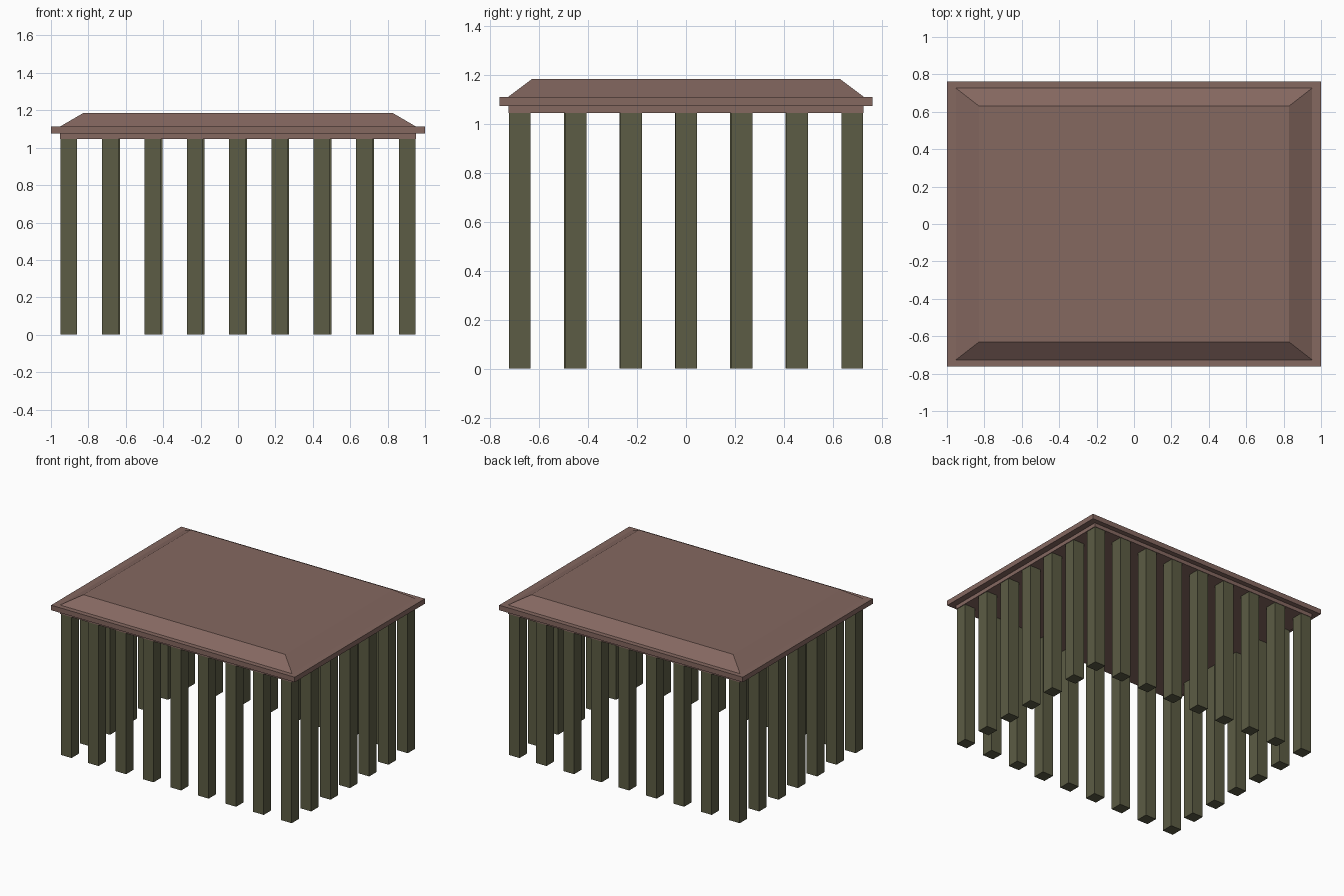
import bpy, bmesh

if "Cube" in bpy.data.objects:
    bpy.data.objects.remove(bpy.data.objects["Cube"])


def material(name, rgb):
    m = bpy.data.materials.new(name)
    m.diffuse_color = (*rgb, 1.0)
    m.use_nodes = True
    m.node_tree.nodes["Principled BSDF"].inputs["Base Color"].default_value = m.diffuse_color
    return m


ROOF = material("reddish_brown", (0.235, 0.138, 0.118))
POST = material("olive_green", (0.107, 0.107, 0.058))


def tapered_box(name, mat, centre, bottom, top, z0, z1):
    """Box whose bottom and top half-sizes may differ."""
    bm = bmesh.new()
    bmesh.ops.create_cube(bm, size=2)
    for v in bm.verts:
        hx, hy = top if v.co.z > 0 else bottom
        v.co = (v.co.x * hx, v.co.y * hy, z1 if v.co.z > 0 else z0)
    mesh = bpy.data.meshes.new(name)
    bm.to_mesh(mesh)
    bm.free()
    mesh.materials.append(mat)
    ob = bpy.data.objects.new(name, mesh)
    ob.location = (centre[0], centre[1], 0)
    bpy.context.collection.objects.link(ob)
    return ob


# Roof: soffit slab, wider eave slab, sloped cap
tapered_box("roof_soffit", ROOF, (0, 0), (0.953, 0.727), (0.953, 0.727), 1.047, 1.075)
tapered_box("roof_eave", ROOF, (0, 0), (1.0, 0.763), (1.0, 0.763), 1.075, 1.112)
tapered_box("roof_cap", ROOF, (0, 0), (0.953, 0.727), (0.828, 0.63), 1.112, 1.185)

# Columns around the perimeter only: 9 along the front, 7 along each side
X, Y, HALF, HEIGHT = 0.904, 0.68, 0.044, 1.047
SHIFT = 0.004  # intermediate columns sit slightly off the even spacing


def column(name, x, y):
    tapered_box(name, POST, (x, y), (HALF, HALF), (HALF, HALF), 0, HEIGHT)


for s, row, side in ((1, "front", "right"), (-1, "back", "left")):
    # Each half is the other one turned by 180 degrees
    for i in range(9):
        x = -X + 2 * X * i / 8
        if 0 < i < 8:
            x -= SHIFT
        column(f"{row}_column_{i + 1}", s * x, -s * Y)
    for i in range(1, 6):
        y = -Y + 2 * Y * i / 6 + SHIFT / 2
        column(f"{side}_column_{i}", s * X, s * y)
